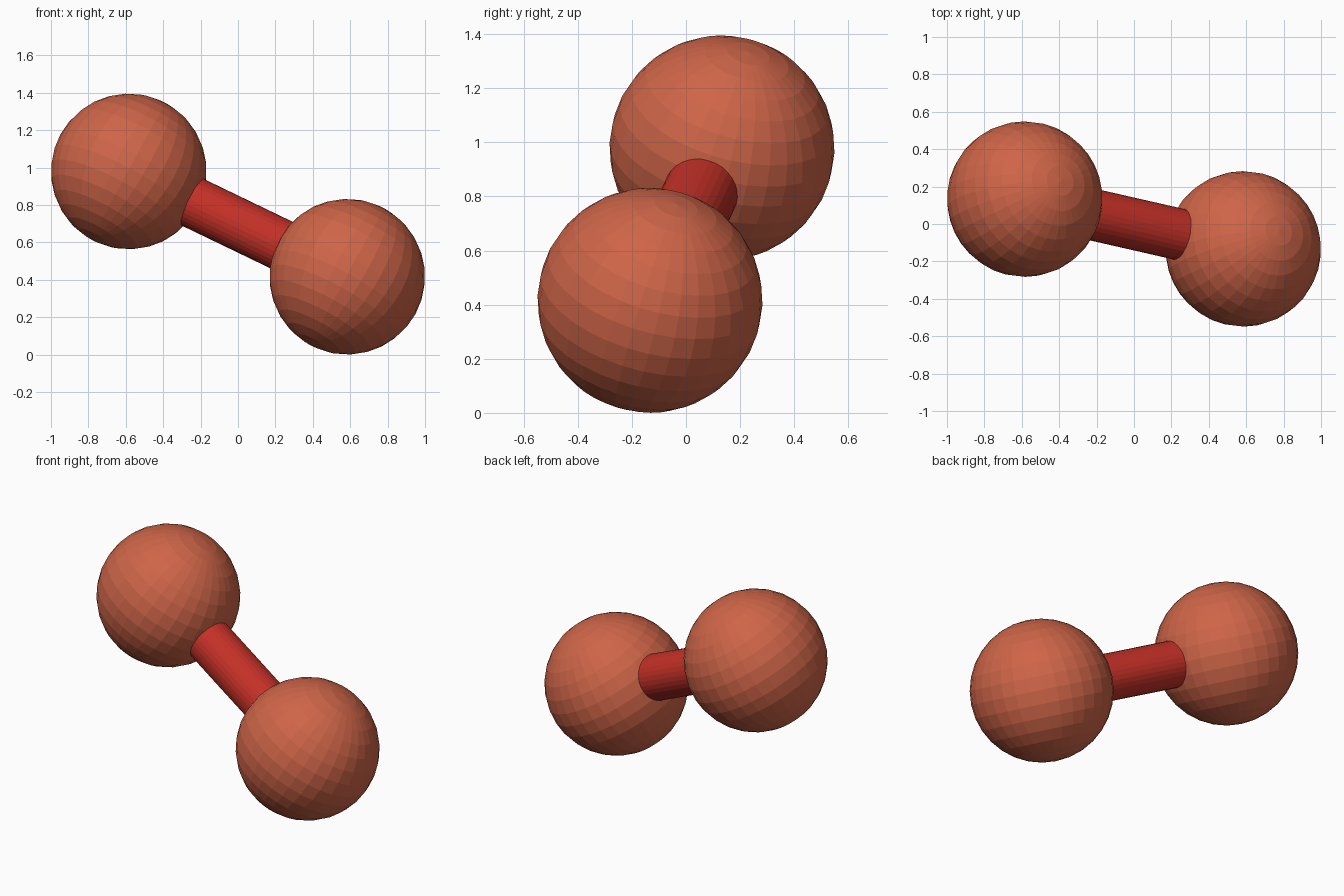
import bpy
from mathutils import Vector, Matrix

if "Cube" in bpy.data.objects:
    bpy.data.objects.remove(bpy.data.objects["Cube"])

ATOM_R, BOND_R = 0.416, 0.138
left = Vector((-0.584, 0.133, 0.979))
right = Vector((0.584, -0.133, 0.416))
middle = (left + right) / 2

# Shared tilted frame: x along the bond, z toward the sphere poles
axis = (right - left).normalized()
pole = Vector((0.445, 0.24, 0.86))
pole = (pole - axis * pole.dot(axis)).normalized()
side = pole.cross(axis)
frame = Matrix((axis, side, pole)).transposed()


def material(name, color):
    mat = bpy.data.materials.new(name)
    mat.diffuse_color = color
    mat.use_nodes = True
    mat.node_tree.nodes["Principled BSDF"].inputs["Base Color"].default_value = mat.diffuse_color
    return mat


def finish(name, mat):
    obj = bpy.context.object
    obj.name = name
    obj.data.materials.append(mat)
    return obj


def ball(name, centre, mat):
    bpy.ops.mesh.primitive_uv_sphere_add(segments=32, ring_count=16, radius=ATOM_R)
    obj = finish(name, mat)
    obj.matrix_world = Matrix.Translation(centre) @ frame.to_4x4()


def half_rod(name, start, end, mat):
    bpy.ops.mesh.primitive_cylinder_add(vertices=32, radius=BOND_R, depth=(end - start).length)
    obj = finish(name, mat)
    # Turn the cylinder's z axis onto the bond direction
    turn = Matrix((-pole, side, axis)).transposed()
    obj.matrix_world = Matrix.Translation((start + end) / 2) @ turn.to_4x4()


ball_mat = material("orange_red", (0.62, 0.13, 0.065, 1))
rod_mat = material("red", (0.55, 0.03, 0.02, 1))

# Two balls, each with its half of the connecting rod
for label, centre in (("left", left), ("right", right)):
    ball(label + "_ball", centre, ball_mat)
    half_rod(label + "_half_rod", centre, middle, rod_mat)
